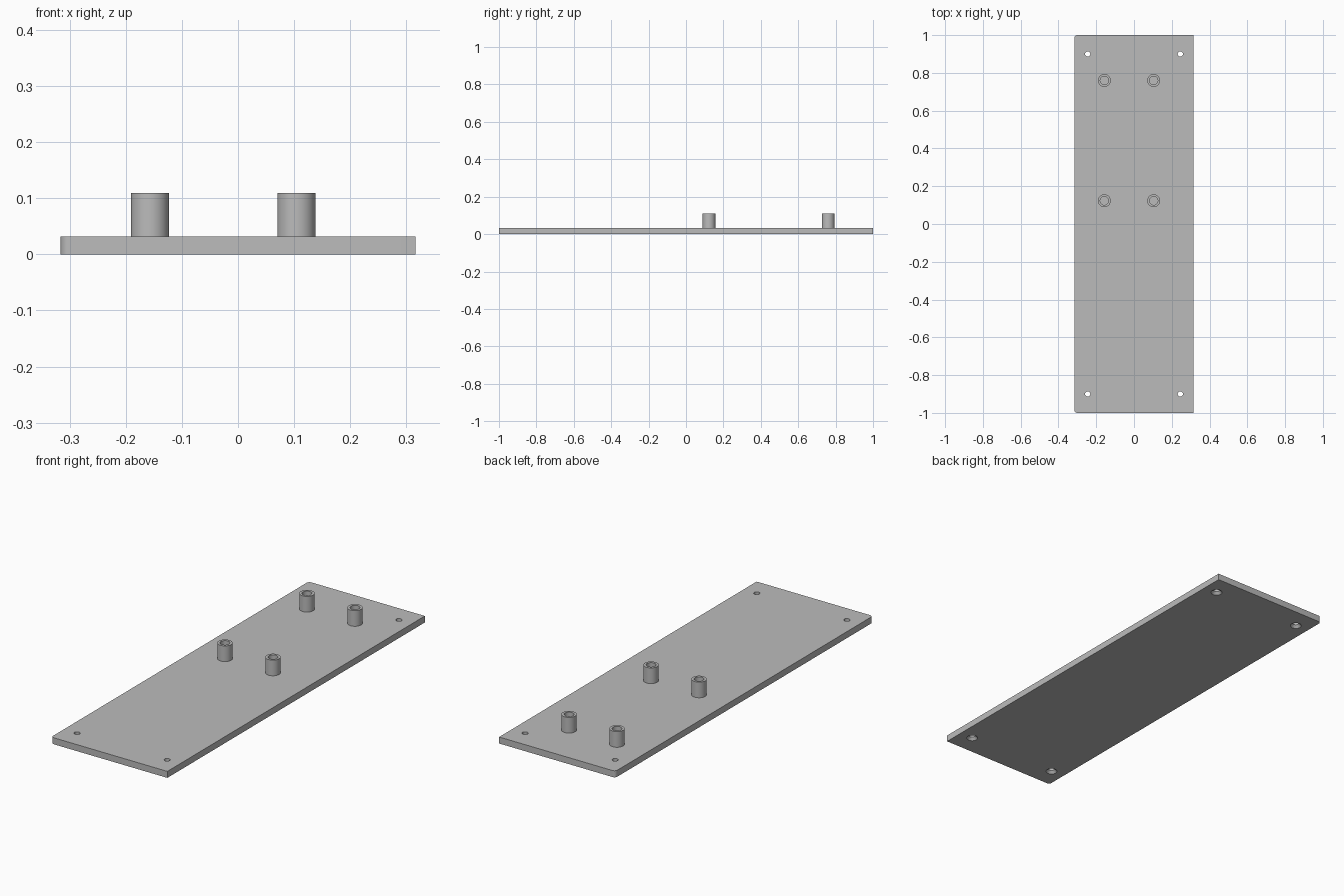
import bpy, bmesh, math

cube = bpy.data.objects.get("Cube")
if cube:
    bpy.data.objects.remove(cube, do_unlink=True)

HALF_W, HALF_L, THICK, TOP = 0.316, 1.0, 0.032, 0.109
CORNER = 0.016

grey = bpy.data.materials.new("plain grey")
grey.use_nodes = True
colour = (0.5, 0.5, 0.5, 1)
grey.diffuse_color = colour
grey.node_tree.nodes["Principled BSDF"].inputs["Base Color"].default_value = colour


def add_object(name, bm):
    bmesh.ops.recalc_face_normals(bm, faces=bm.faces)
    mesh = bpy.data.meshes.new(name)
    bm.to_mesh(mesh)
    bm.free()
    mesh.materials.append(grey)
    obj = bpy.data.objects.new(name, mesh)
    bpy.context.collection.objects.link(obj)
    return obj


def lathe(name, profile, x, y, sides=40):
    """Spin a closed (radius, height) profile about a vertical axis."""
    bm = bmesh.new()
    rings = []
    for r, z in profile:
        if r == 0:
            rings.append([bm.verts.new((x, y, z))] * sides)
        else:
            angles = [math.tau * i / sides for i in range(sides)]
            rings.append([bm.verts.new((x + r * math.cos(a), y + r * math.sin(a), z))
                          for a in angles])
    for low, high in zip(rings, rings[1:]):
        for i in range(sides):
            j = (i + 1) % sides
            corners = dict.fromkeys((low[i], low[j], high[j], high[i]))
            bm.faces.new(list(corners))
    return add_object(name, bm)


def smooth(obj):
    bpy.ops.object.select_all(action="DESELECT")
    obj.select_set(True)
    bpy.context.view_layer.objects.active = obj
    bpy.ops.object.shade_smooth_by_angle(angle=math.radians(30))


# Base plate, with its two right-hand corners rounded
bm = bmesh.new()
bmesh.ops.create_cube(bm, size=1)
for v in bm.verts:
    v.co = (v.co.x * 2 * HALF_W, v.co.y * 2 * HALF_L, (v.co.z + 0.5) * THICK)
right_edges = [e for e in bm.edges
               if all(v.co.x < 0 for v in e.verts)
               and abs(e.verts[0].co.z - e.verts[1].co.z) > 0.01]
bmesh.ops.bevel(bm, geom=right_edges, offset=CORNER, segments=8, profile=0.5,
                affect="EDGES")
plate = add_object("base_plate", bm)

# Screw holes, countersunk from below
cutters = []
for x in (-0.245, 0.245):
    for y in (-0.9, 0.9):
        profile = [(0, -0.01), (0.026, -0.01), (0.026, 0), (0.014, 0.013),
                   (0.014, 0.05), (0, 0.05)]
        cutter = lathe("hole_cutter", profile, x, y, 32)
        cutter.hide_render = True
        mod = plate.modifiers.new("screw_hole", "BOOLEAN")
        mod.operation = "DIFFERENCE"
        mod.solver = "EXACT"
        mod.object = cutter
        cutters.append(cutter)
bpy.context.view_layer.objects.active = plate
for mod in list(plate.modifiers):
    bpy.ops.object.modifier_apply(modifier=mod.name)
for cutter in cutters:
    bpy.data.objects.remove(cutter, do_unlink=True)
smooth(plate)

# Hollow standoffs, closed at the plate
for row, y in (("front", 0.123), ("back", 0.76)):
    for side, x in (("right", -0.157), ("left", 0.104)):
        profile = [(0.034, THICK), (0.034, TOP), (0.022, TOP), (0.022, THICK)]
        smooth(lathe(f"{row}_{side}_standoff", profile, x, y))
